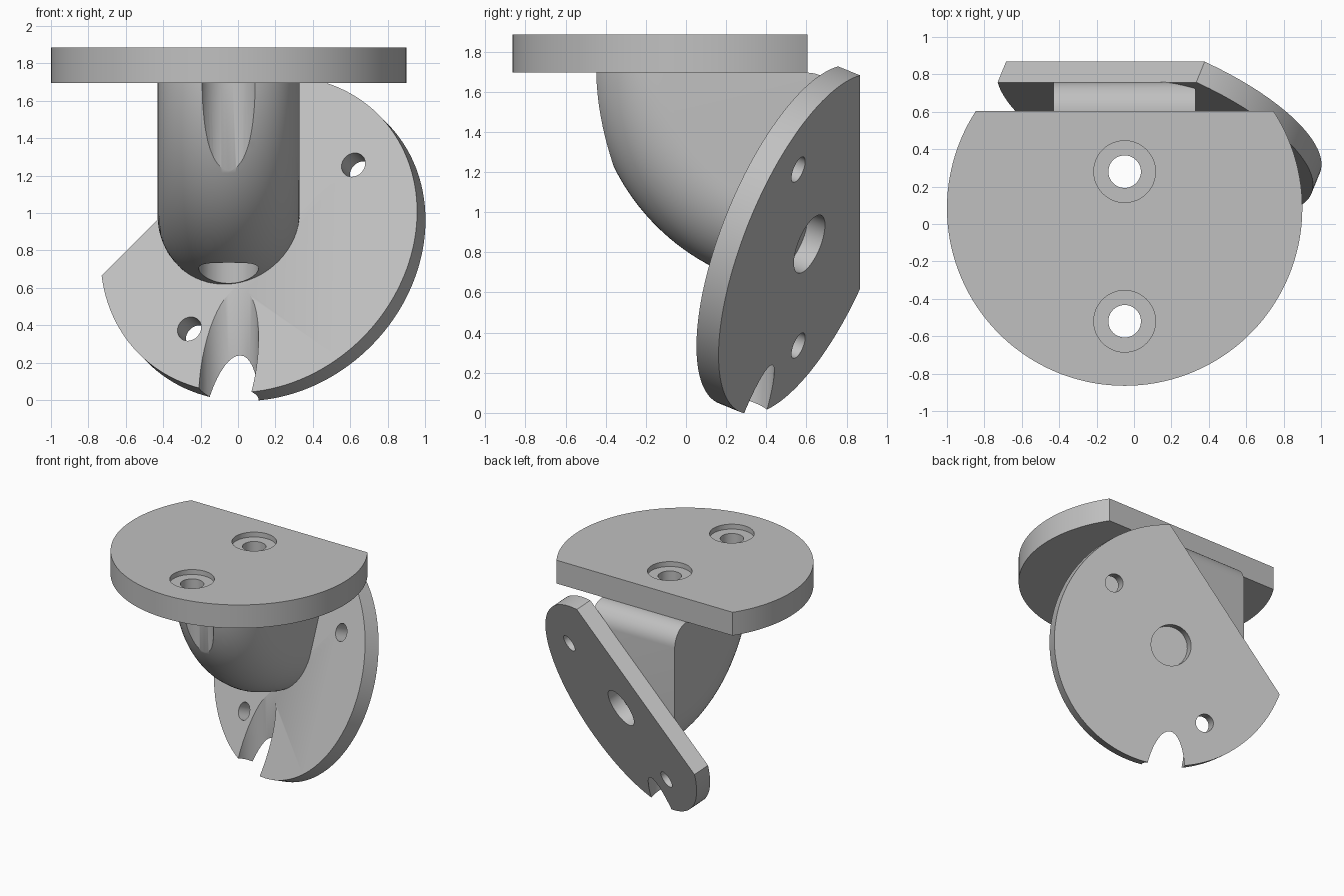
import bpy, bmesh
from math import sin, cos, pi, asin
from mathutils import Matrix, Vector

if "Cube" in bpy.data.objects:
    bpy.data.objects.remove(bpy.data.objects["Cube"], do_unlink=True)

grey = bpy.data.materials.new("plain grey")
grey.use_nodes = True
grey.diffuse_color = (0.53, 0.53, 0.53, 1)
grey.node_tree.nodes["Principled BSDF"].inputs["Base Color"].default_value = grey.diffuse_color

MID = -0.05          # centre line of the mount in x
PLATE_Z = 1.695      # underside of the top plate


def to_object(name, bm, matrix=Matrix()):
    bmesh.ops.recalc_face_normals(bm, faces=bm.faces)
    bm.transform(matrix)
    mesh = bpy.data.meshes.new(name)
    bm.to_mesh(mesh)
    bm.free()
    mesh.materials.append(grey)
    obj = bpy.data.objects.new(name, mesh)
    bpy.context.collection.objects.link(obj)
    return obj


def cut_disc(name, radius, cut, thickness, matrix):
    """Disc with one flat side at local y = cut."""
    bm = bmesh.new()
    start, steps = asin(cut / radius), 96
    sweep = pi + 2 * start
    verts = []
    for i in range(steps + 1):
        a = pi - start + sweep * i / steps
        verts.append(bm.verts.new((radius * cos(a), radius * sin(a), 0)))
    face = bm.faces.new(verts)
    top = bmesh.ops.extrude_face_region(bm, geom=[face])["geom"]
    bmesh.ops.translate(bm, vec=(0, 0, thickness),
                        verts=[g for g in top if isinstance(g, bmesh.types.BMVert)])
    return to_object(name, bm, matrix)


def drill(obj, holes, matrix=Matrix()):
    """Subtract cylinders given as (x, y, radius, z_low, z_high)."""
    cutters = []
    for x, y, r, low, high in holes:
        bm = bmesh.new()
        bmesh.ops.create_cone(bm, cap_ends=True, segments=48, radius1=r, radius2=r,
                              depth=high - low,
                              matrix=Matrix.Translation((x, y, (low + high) / 2)))
        cutter = to_object("cutter", bm, matrix)
        cutter.hide_render = True
        cutters.append(cutter)
        mod = obj.modifiers.new("hole", "BOOLEAN")
        mod.operation, mod.solver, mod.object = "DIFFERENCE", "EXACT", cutter
    bpy.context.view_layer.update()
    done = bpy.data.meshes.new_from_object(
        obj.evaluated_get(bpy.context.evaluated_depsgraph_get()))
    obj.modifiers.clear()
    obj.data = done
    for cutter in cutters:
        bpy.data.objects.remove(cutter, do_unlink=True)


# Frame of the tilted plate: flat edge runs along d, normal leans 30 degrees
d = Vector((1, 0, 1)).normalized()
normal = Vector((-0.354, -0.866, 0.354)).normalized()
e = normal.cross(d)
outer_centre = Vector((0.156, 0.615, 0.841))
tilt = Matrix((d, e, normal)).transposed().to_4x4()
tilt.translation = outer_centre
THICK = 0.127

# Top plate with two counterbored screw holes
top_plate = cut_disc("top_plate", 0.95, 0.52, 0.19,
                     Matrix.Translation((MID, 0.085, PLATE_Z)))
screws = (-0.52, 0.28)
drill(top_plate, [(MID, y, 0.087, 1.5, 2) for y in screws]
      + [(MID, y, 0.165, PLATE_Z + 0.15, 2) for y in screws])

# Tilted plate with a blind bore and two screw holes
tilted_plate = cut_disc("tilted_plate", 0.905, 0.505, THICK, tilt)
drill(tilted_plate, [(0, 0, 0.155, -0.1, 0.1)]
      + [(x, -0.11, 0.068, -0.1, 0.3) for x in (-0.62, 0.62)], tilt)

# Elbow: a round-ended section turned a quarter about an axis, then pulled back
AXIS_Y, AXIS_Z, REACH, HALF, BACK = 0.64, 1.72, 1.115, 0.38, 0.76
section = [(-HALF, 0)]
for i in range(33):
    a = pi * i / 32
    section.append((-HALF * cos(a), REACH - HALF + HALF * sin(a)))
section.append((HALF, 0))

bm = bmesh.new()
rings = []
for i in range(41):
    a = pi / 2 * i / 40
    rings.append([bm.verts.new((MID + x, AXIS_Y - r * cos(a), AXIS_Z - r * sin(a)))
                  for x, r in section])
rings.append([bm.verts.new((MID + x, BACK, AXIS_Z - r)) for x, r in section])
for low, high in zip(rings, rings[1:]):
    for i in range(len(section) - 1):
        bm.faces.new((low[i], low[i + 1], high[i + 1], high[i]))
bm.faces.new(rings[0])
bm.faces.new(rings[-1])
bm.faces.new((rings[-2][0], rings[-2][-1], rings[-1][-1], rings[-1][0]))
bmesh.ops.remove_doubles(bm, verts=bm.verts, dist=1e-5)


def trim(bm, point, direction):
    """Slice everything beyond a plane away and close the cut."""
    bmesh.ops.bisect_plane(bm, geom=bm.verts[:] + bm.edges[:] + bm.faces[:],
                           plane_co=point, plane_no=direction, clear_outer=True)
    rim = [edge for edge in bm.edges if edge.is_boundary]
    bmesh.ops.contextual_create(bm, geom=rim)
    bmesh.ops.recalc_face_normals(bm, faces=bm.faces)


# Level the top, round its back edge, then trim against the tilted plate
trim(bm, (0, 0, PLATE_Z), (0, 0, 1))
bmesh.ops.dissolve_limit(bm, angle_limit=0.002, verts=bm.verts, edges=bm.edges)
back_edge = [edge for edge in bm.edges
             if all(abs(v.co.y - BACK) < 1e-3 and abs(v.co.z - PLATE_Z) < 1e-3
                    for v in edge.verts)]
bmesh.ops.bevel(bm, geom=back_edge, offset=0.155, segments=12, profile=0.5,
                affect="EDGES")
trim(bm, outer_centre + normal * (THICK - 0.005), -normal)
elbow = to_object("elbow", bm)

# Vertical screwdriver channels through the elbow and the tilted plate
channels = [(MID, y, 0.16, -0.2, PLATE_Z + 0.1) for y in screws]
drill(elbow, channels)
drill(tilted_plate, channels[1:])

# Smooth the curved walls and keep the machined edges crisp
bpy.ops.object.select_all(action="DESELECT")
for obj in (top_plate, tilted_plate, elbow):
    obj.select_set(True)
bpy.context.view_layer.objects.active = elbow
bpy.ops.object.shade_smooth_by_angle(angle=pi / 6)
